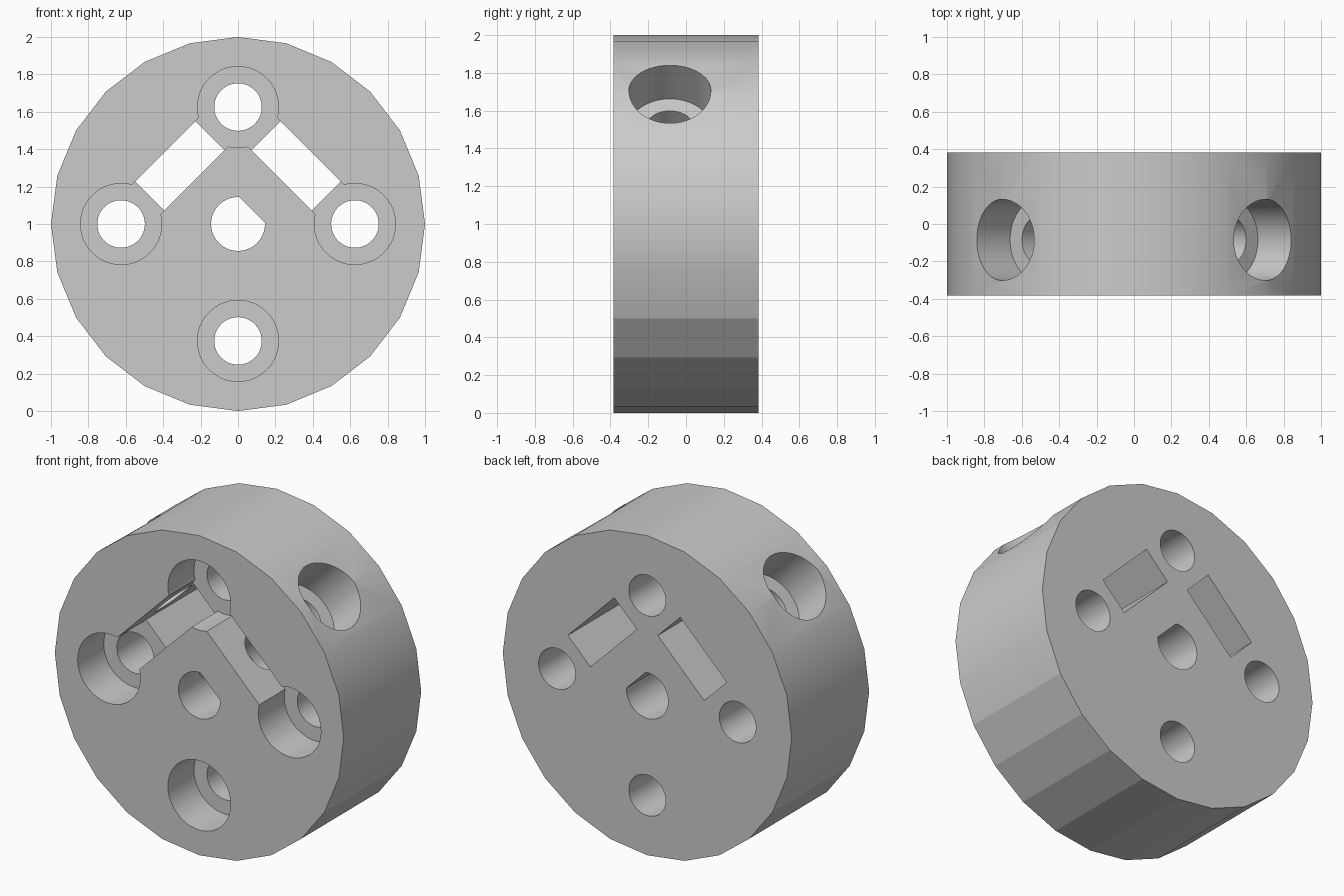
import bpy
import bmesh
import math
from mathutils import Matrix, Vector

cube = bpy.data.objects.get("Cube")
if cube:
    bpy.data.objects.remove(cube, do_unlink=True)

HALF = 0.383            # half thickness of the hub
FLOOR = -0.125          # depth of the front counterbores
CENTRE = Vector((0, 0, 1))
SCREW_Y = -0.085        # plane of the radial screws
BOLT_R, HEAD_R = 0.127, 0.217

grey = bpy.data.materials.new("hub grey")
grey.use_nodes = True
grey.diffuse_color = (0.6, 0.6, 0.6, 1)
grey.node_tree.nodes["Principled BSDF"].inputs["Base Color"].default_value = (0.6, 0.6, 0.6, 1)


def make_object(name, bm):
    bmesh.ops.recalc_face_normals(bm, faces=bm.faces)
    mesh = bpy.data.meshes.new(name)
    bm.to_mesh(mesh)
    bm.free()
    mesh.materials.append(grey)
    obj = bpy.data.objects.new(name, mesh)
    bpy.context.collection.objects.link(obj)
    return obj


def rod(name, start, end, radius, sides=48):
    start, end = Vector(start), Vector(end)
    axis = end - start
    turn = axis.to_track_quat('Z', 'Y').to_matrix().to_4x4()
    bm = bmesh.new()
    bmesh.ops.create_cone(bm, cap_ends=True, segments=sides, radius1=radius, radius2=radius,
                          depth=axis.length, matrix=Matrix.Translation((start + end) / 2) @ turn)
    return make_object(name, bm)


def slot(name, side, half_length, y0, y1):
    # box across a diagonal, between two radii from the centre
    inner, outer = 0.33, 0.55
    size = Matrix.Diagonal((2 * half_length, y1 - y0, outer - inner, 1))
    place = Matrix.Translation((0, (y0 + y1) / 2, (inner + outer) / 2))
    bm = bmesh.new()
    bmesh.ops.create_cube(bm, size=1, matrix=Matrix.Translation(CENTRE)
                          @ Matrix.Rotation(side * math.pi / 4, 4, 'Y') @ place @ size)
    return make_object(name, bm)


def shaft_cutter():
    # round shaft with one flat facing the upper left
    radius, flat = 0.144, math.radians(42)
    bm = bmesh.new()
    ring = []
    for i in range(41):
        a = math.pi / 4 + flat + (2 * math.pi - 2 * flat) * i / 40
        ring.append(bm.verts.new((radius * math.cos(a), -0.5, 1 + radius * math.sin(a))))
    face = bm.faces.new(ring)
    new = bmesh.ops.extrude_face_region(bm, geom=[face])["geom"]
    bmesh.ops.translate(bm, vec=(0, 1, 0), verts=[v for v in new if isinstance(v, bmesh.types.BMVert)])
    return make_object("shaft_cutter", bm)


# hub body
hub = rod("hub", (0, -HALF, 1), (0, HALF, 1), 1, 24)
cutters = [shaft_cutter()]

# four counterbored bolt holes
for x, z in ((1, 0), (-1, 0), (0, 1), (0, -1)):
    x, z = x * 0.625, 1 + z * 0.625
    cutters.append(rod("bolt_cutter", (x, -0.5, z), (x, 0.5, z), BOLT_R))
    cutters.append(rod("bolt_head_cutter", (x, -0.5, z), (x, FLOOR, z), HEAD_R))

# two nut slots with radial screw holes
for side in (1, -1):
    cutters.append(slot("nut_slot_cutter", side, 0.227, -0.5, 0.5))
    cutters.append(slot("slot_mouth_cutter", side, 0.3, -0.5, FLOOR))
    out = Vector((side, 0, 1)).normalized()
    base = CENTRE + Vector((0, SCREW_Y, 0))
    cutters.append(rod("screw_cutter", base, base + out * 0.9, BOLT_R))
    cutters.append(rod("screw_head_cutter", base + out * 0.72, base + out * 1.2, HEAD_R))

bpy.ops.object.select_all(action='DESELECT')
hub.select_set(True)
bpy.context.view_layer.objects.active = hub
for cutter in cutters:
    cutter.hide_render = True
    mod = hub.modifiers.new("cut", 'BOOLEAN')
    mod.operation = 'DIFFERENCE'
    mod.solver = 'EXACT'
    mod.object = cutter
    bpy.ops.object.modifier_apply(modifier=mod.name)
    bpy.data.objects.remove(cutter, do_unlink=True)

# smooth bores and upper rim, faceted lower rim
bpy.ops.object.shade_smooth_by_angle(angle=math.radians(30))
for edge in hub.data.edges:
    a, b = (hub.data.vertices[i].co for i in edge.vertices)
    on_rim = min((v - CENTRE).xz.length for v in (a, b)) > 0.99
    if on_rim and max(a.z, b.z) < 0.55:
        edge.use_edge_sharp = True
